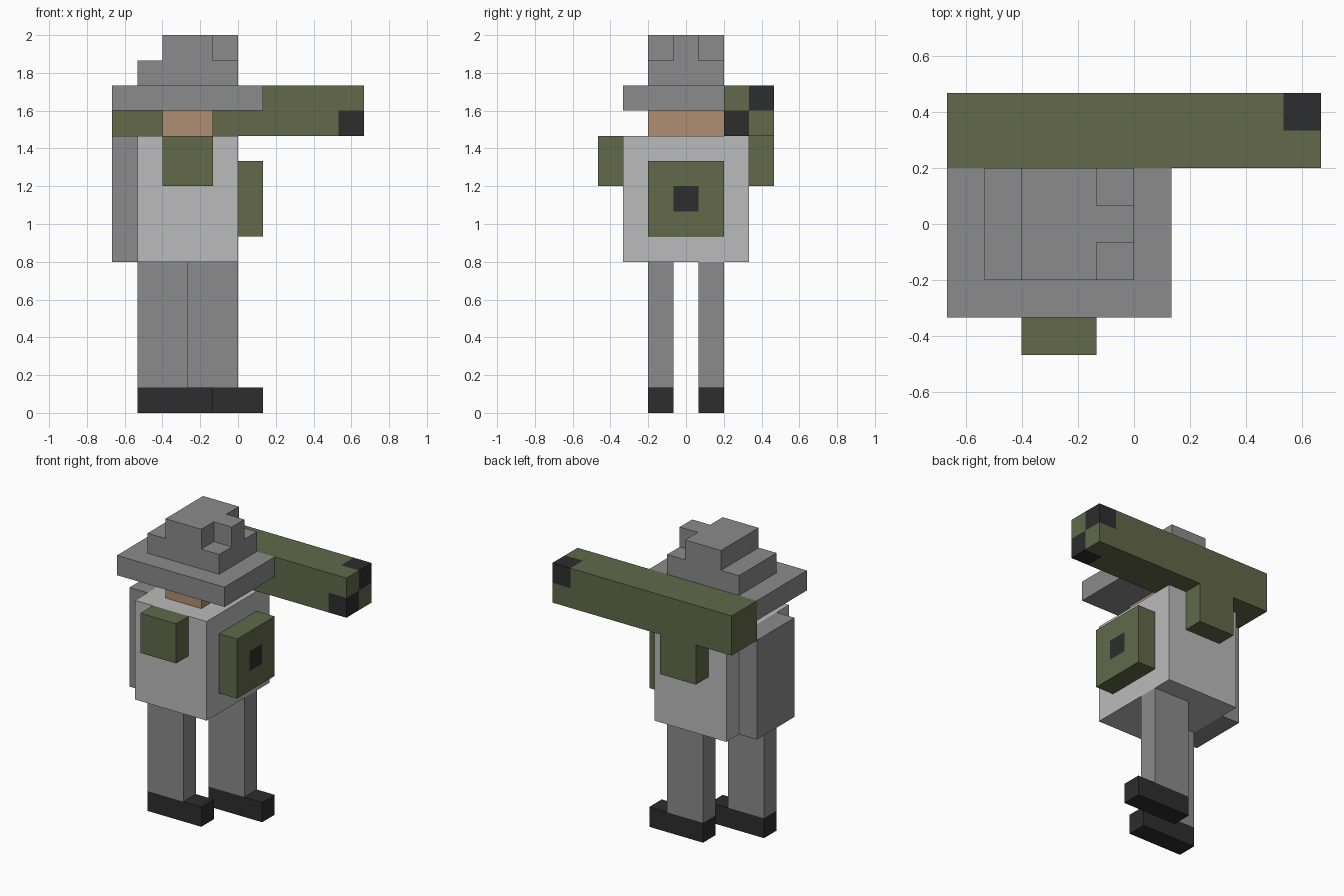
import bpy
import bmesh
from mathutils import Vector

if "Cube" in bpy.data.objects:
    bpy.data.objects.remove(bpy.data.objects["Cube"], do_unlink=True)

# The figure is laid out on a 10 x 7 x 15 grid of blocks
U = 2 / 15
ORIGIN = Vector((5, 3.5, 0))


def linear(c):
    c /= 255
    return c / 12.92 if c <= 0.04045 else ((c + 0.055) / 1.055) ** 2.4


def material(name, *rgb):
    m = bpy.data.materials.new(name)
    colour = (*[linear(c) for c in rgb], 1)
    m.use_nodes = True
    m.diffuse_color = colour
    bsdf = next(n for n in m.node_tree.nodes if n.type == "BSDF_PRINCIPLED")
    bsdf.inputs["Base Color"].default_value = colour
    bsdf.inputs["Roughness"].default_value = 0.8
    return m


OLIVE = material("olive green", 98, 105, 74)
GREY = material("mid grey", 139, 139, 139)
LIGHT = material("light grey", 187, 187, 187)
SKIN = material("skin tan", 176, 143, 114)
DARK = material("near black", 45, 45, 45)


def prism(name, outline, z0, z1, mat, cuts=(), accent=None, rule=None):
    """Extrude an xy outline in grid units; slice it and paint faces by rule."""
    bm = bmesh.new()
    base = bm.faces.new([bm.verts.new((x, y, z0)) for x, y in outline])
    top = bmesh.ops.extrude_face_region(bm, geom=[base], use_keep_orig=True)
    verts = [g for g in top["geom"] if isinstance(g, bmesh.types.BMVert)]
    bmesh.ops.translate(bm, verts=verts, vec=(0, 0, z1 - z0))
    bmesh.ops.recalc_face_normals(bm, faces=bm.faces)
    for axis, pos in cuts:
        normal = Vector((0, 0, 0))
        normal[axis] = 1
        bmesh.ops.bisect_plane(bm, geom=bm.verts[:] + bm.edges[:] + bm.faces[:],
                               plane_co=normal * pos, plane_no=normal)
    if rule:
        for f in bm.faces:
            # sample just inside the surface, so that each face finds its block
            f.normal_update()
            f.material_index = int(rule(f.calc_center_median() - f.normal * 0.1))
    for v in bm.verts:
        v.co = (v.co - ORIGIN) * U
    mesh = bpy.data.meshes.new(name)
    bm.to_mesh(mesh)
    bm.free()
    mesh.materials.append(mat)
    if accent:
        mesh.materials.append(accent)
    obj = bpy.data.objects.new(name, mesh)
    bpy.context.collection.objects.link(obj)
    return obj


def box(name, x, y, z, mat, **kw):
    outline = [(x[0], y[0]), (x[1], y[0]), (x[1], y[1]), (x[0], y[1])]
    return prism(name, outline, z[0], z[1], mat, **kw)


# Legs and shoes, in mid stride
for side, x, y in (("right", 1, 2), ("left", 3, 4)):
    box(side + "_shoe", (x, x + 3), (y, y + 1), (0, 1), DARK)
    box(side + "_leg", (x, x + 2), (y, y + 1), (1, 6), GREY)

# Body and backpack
box("torso", (1, 5), (1, 6), (6, 11), LIGHT)
box("backpack", (0, 1), (2, 5), (6, 11), GREY)

# Short arms on both sides
for side, y in (("right", 0), ("left", 6)):
    box(side + "_arm", (2, 4), (y, y + 1), (9, 11), OLIVE)

# Chest box with a dark button in the middle of its outer face
box("chest_box", (5, 6), (2, 5), (7, 10), OLIVE,
    cuts=[(1, 3), (1, 4), (2, 8), (2, 9)], accent=DARK,
    rule=lambda c: c.x > 5.5 and 3 < c.y < 4 and 8 < c.z < 9)

# Head and hat
box("head", (2, 4), (2, 5), (11, 12), SKIN)
box("hat_brim", (0, 6), (1, 5), (12, 13), GREY)
box("hat_crown", (1, 5), (2, 5), (13, 14), GREY)
prism("hat_top", [(2, 2), (4, 2), (4, 3), (5, 3), (5, 4), (4, 4), (4, 5), (2, 5)],
      14, 15, GREY)

# Shoulder tube with two diagonal dark blocks at the muzzle
box("shoulder_tube", (0, 10), (5, 7), (11, 13), OLIVE,
    cuts=[(0, 9), (1, 6), (2, 12)], accent=DARK,
    rule=lambda c: c.x > 9 and (c.y > 6) == (c.z > 12))
